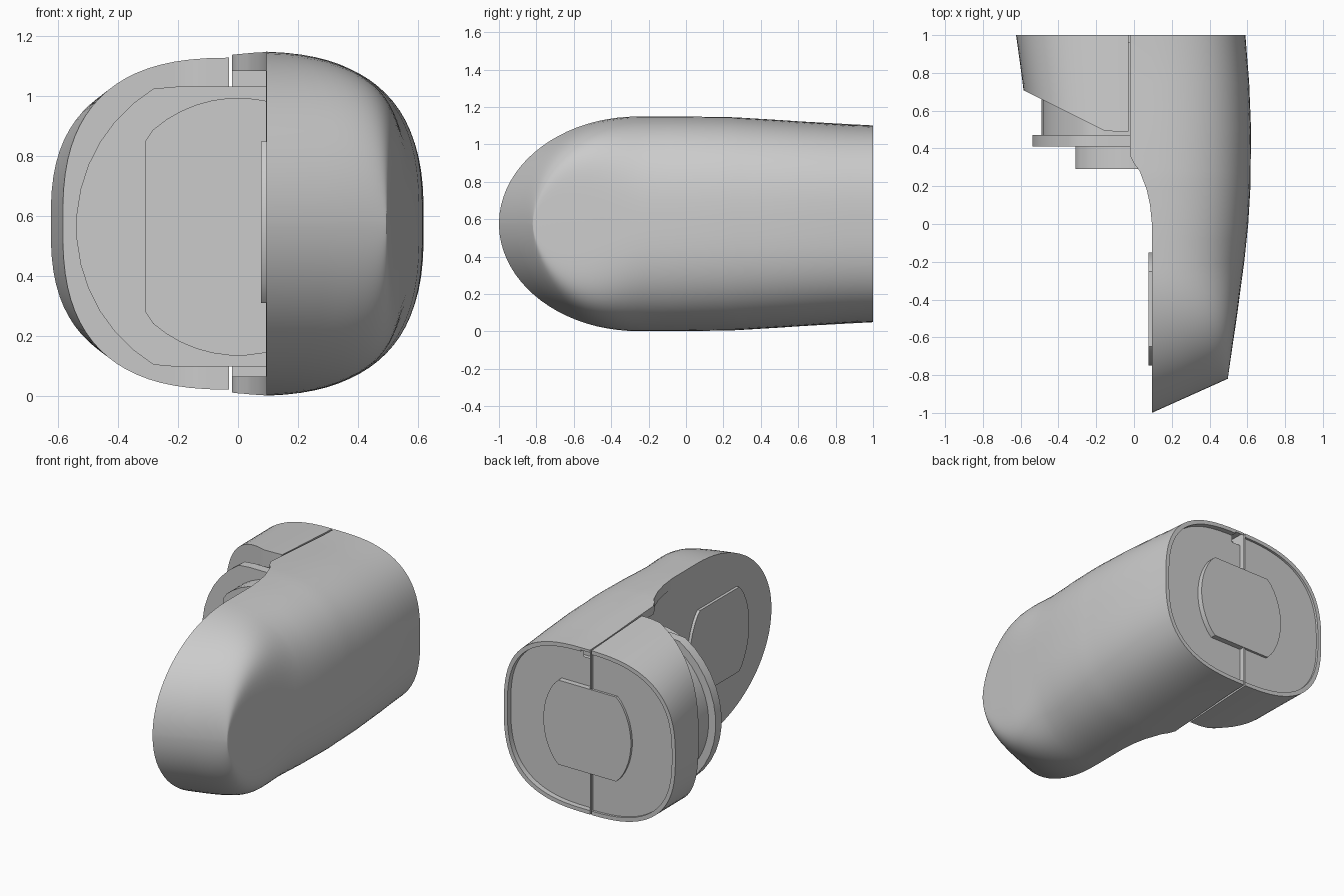
import bpy, bmesh
from math import sin, cos, acos, pi, copysign

if "Cube" in bpy.data.objects:
    bpy.data.objects.remove(bpy.data.objects["Cube"])

ZC = 0.575    # height of the shell axis
ZP = 0.565    # height of the plug axis


def interp(table, v):
    if v <= table[0][0]:
        return table[0][1]
    for (p, q), (r, s) in zip(table, table[1:]):
        if v <= r:
            return q + (s - q) * (v - p) / (r - p)
    return table[-1][1]


def spow(v, e):
    return copysign(abs(v) ** e, v)


def section(a, b, n, x_in, count=40):
    """D-shaped half superellipse as (x, z), from top round to bottom."""
    t0 = acos(spow(x_in / a, n / 2))
    pts = []
    for i in range(count):
        t = t0 - 2 * t0 * i / (count - 1)
        pts.append((a * spow(cos(t), 2 / n), ZC + b * spow(sin(t), 2 / n)))
    return pts


def finish(name, bm):
    bmesh.ops.recalc_face_normals(bm, faces=bm.faces)
    me = bpy.data.meshes.new(name)
    bm.to_mesh(me)
    bm.free()
    ob = bpy.data.objects.new(name, me)
    bpy.context.collection.objects.link(ob)
    return ob


def loft(name, rings):
    bm = bmesh.new()
    vs = [[bm.verts.new(p) for p in r] for r in rings]
    n = len(vs[0])
    for r0, r1 in zip(vs, vs[1:]):
        for i in range(n):
            j = (i + 1) % n
            bm.faces.new((r0[i], r0[j], r1[j], r1[i]))
    for r in (vs[0], vs[-1]):
        for i in range(n // 2 - 1):
            bm.faces.new((r[i], r[i + 1], r[n - 2 - i], r[n - 1 - i]))
    return finish(name, bm)


def plate(name, eu, ez, d0, d1, axis='Y', u=0, z=ZP, umin=-9, zmax=9, seg=48):
    """Round plate, clipped by flats, extruded along an axis."""
    bm = bmesh.new()
    pts = []
    for i in range(seg):
        t = 2 * pi * (i + 0.5) / seg
        pts.append((u + max(umin, eu * cos(t)), z + max(-zmax, min(zmax, ez * sin(t)))))
    put = (lambda p, d: (p[0], d, p[1])) if axis == 'Y' else (lambda p, d: (d, p[0], p[1]))
    lo = [bm.verts.new(put(p, d0)) for p in pts]
    hi = [bm.verts.new(put(p, d1)) for p in pts]
    bm.faces.new(lo)
    bm.faces.new(hi)
    for i in range(seg):
        j = (i + 1) % seg
        bm.faces.new((lo[i], lo[j], hi[j], hi[i]))
    return finish(name, bm)


def box(name, x0, x1, y0, y1, z0, z1):
    bm = bmesh.new()
    bmesh.ops.create_cube(bm, size=1)
    for v in bm.verts:
        v.co = ((x0 + x1) / 2 + v.co.x * (x1 - x0), (y0 + y1) / 2 + v.co.y * (y1 - y0),
                (z0 + z1) / 2 + v.co.z * (z1 - z0))
    return finish(name, bm)


def cut(ob, cutter):
    cutter.hide_render = True
    m = ob.modifiers.new("cut", 'BOOLEAN')
    m.operation = 'DIFFERENCE'
    m.solver = 'EXACT'
    m.object = cutter
    bpy.context.view_layer.objects.active = ob
    bpy.ops.object.modifier_apply(modifier=m.name)
    bpy.data.objects.remove(cutter)


HEIGHT = [(-.25, .575), (0, .575), (.25, .57), (.5, .555), (.85, .531), (1, .526)]
WIDTH = [(-.82, .495), (-.5, .545), (-.2, .585), (0, .605), (.2, .617), (.5, .62), (.75, .61), (1, .59)]
INNER = [(0, .095), (.1, .085), (.18, .068), (.24, .045), (.28, .03), (.32, 0), (.36, -.02)]

# Large shell: half-round sections sheared towards the slanted nose
stations = [-.25 - .75 * cos(.02 + (pi / 2 - .02) * i / 20) for i in range(21)]
stations += [-.1, 0, .1, .18, .24, .28, .32, .36, .5, .62, .75, .87, 1]
rings = []
for y0 in stations:
    w = max(0, -y0)
    if y0 < -.25:
        h = .575 * max(0, 1 - ((y0 + .25) / .75) ** 2) ** .5
    else:
        h = interp(HEIGHT, y0)
    a = interp(WIDTH, y0 + .45 * w * .42)
    n = 2.8 + 7 * max(0, (-y0 - .2) / .8) ** 2
    rings.append([(x, y0 + .45 * w * (x - .095), z)
                  for x, z in section(a, h, n, interp(INNER, y0))])
for y in (1, .965):
    rings.append([(x, y, z) for x, z in section(.565, .501, 2.8, -.02)])
large_shell = loft("large_shell", rings)
cut(large_shell, box("cavity_cutter", -.2, .094, .01, .9, .065, 1.085))

# Small shell: short left half with a slanted front edge
rings = []
for k in range(9):
    t = k / 8
    ring = []
    y = .5 + .5 * t
    for x, z in section(.585 + .04 * t, .554 - .028 * t, 2.7, .03):
        front = .49 + max(0, x - .15) * .5
        ring.append((-x, front + (1 - front) * t, z))
    rings.append(ring)
for y in (1, .985):
    rings.append([(-x, y, z) for x, z in section(.6, .501, 2.7, .03)])
small_shell = loft("small_shell", rings)
cut(small_shell, plate("round_cutter", .47, .47, .965, 1.1))

# Notches in the rear rim, top and bottom
for shell in (large_shell, small_shell):
    for z0, z1 in ((1.03, 1.085), (.065, .12)):
        cut(shell, box("notch_cutter", -.05, .045, .92, 1.1, z0, z1))

# Round plug held between the shells
parts = [large_shell, small_shell,
         plate("plug_neck", .49, .49, .46, .96, zmax=.44),
         plate("plug_flange", .54, .54, .41, .47, zmax=.467, seg=40),
         plate("plug_boss", .43, .43, .29, .42, umin=-.31),
         plate("rear_plate", .31, .367, .95, 1, z=.58, zmax=.27),
         plate("side_plate", .3, .367, .077, .11, axis='X', u=-.45, z=.58, zmax=.27)]

for ob in parts:
    bpy.ops.object.select_all(action='DESELECT')
    ob.select_set(True)
    bpy.context.view_layer.objects.active = ob
    bpy.ops.object.shade_smooth_by_angle(angle=.6)
